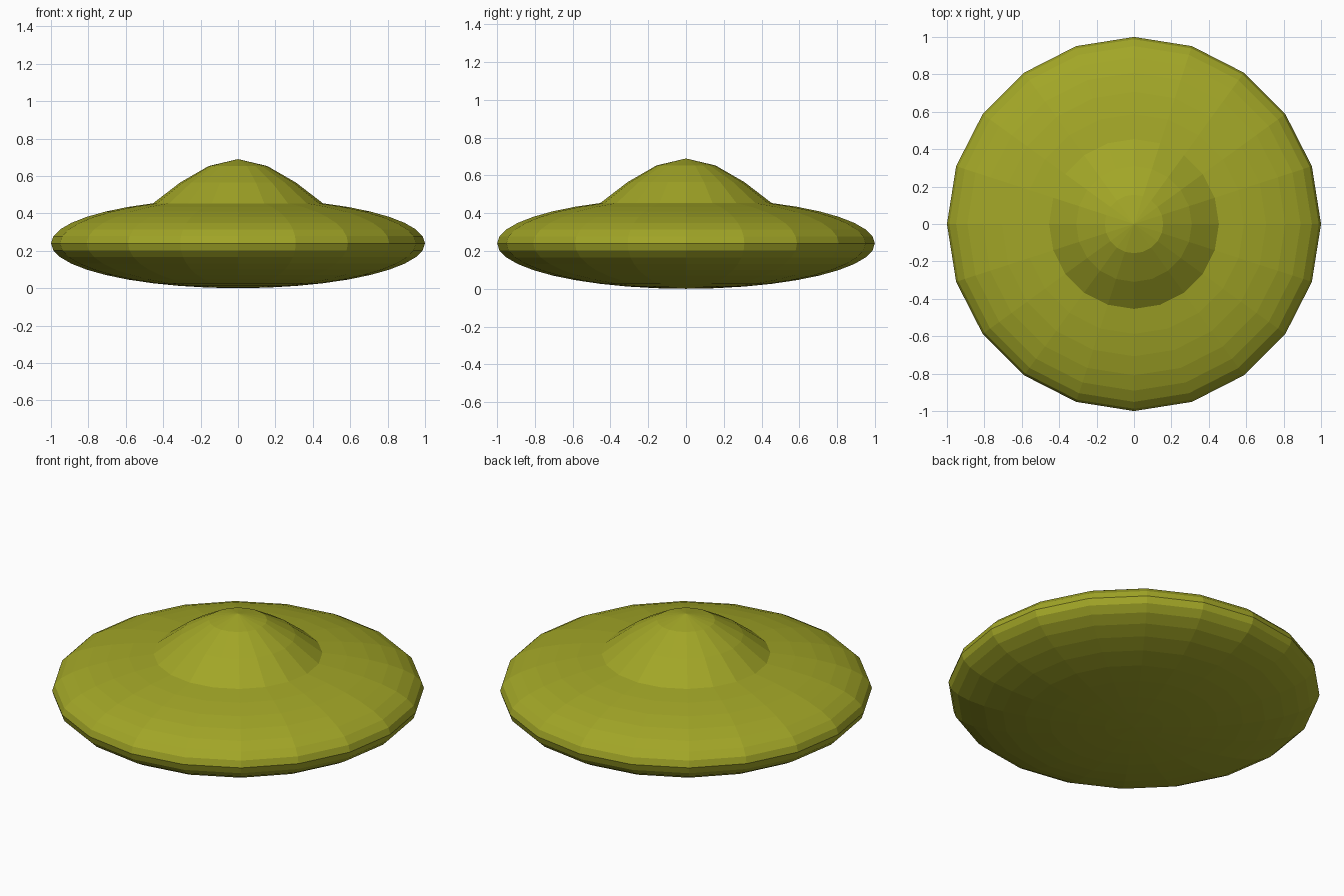
import bpy, bmesh
from mathutils import Matrix

if "Cube" in bpy.data.objects:
    bpy.data.objects.remove(bpy.data.objects["Cube"])

# Saucer body: flattened 20 x 20 sphere resting on the ground
HALF = 0.24
bm = bmesh.new()
bmesh.ops.create_uvsphere(bm, u_segments=20, v_segments=20, radius=1.0)
bmesh.ops.transform(bm, matrix=Matrix.Translation((0, 0, HALF)) @ Matrix.Diagonal((1, 1, HALF, 1)), verts=bm.verts)

# Cabin dome: the pole and the two rings around it are pulled up
for v in bm.verts:
    r = v.co.xy.length
    if v.co.z > HALF:
        if r < 0.05:
            v.co.z = 0.69
        elif r < 0.2:
            v.co.z = 0.653
        elif r < 0.35:
            v.co.z = 0.565

mesh = bpy.data.meshes.new("flying_saucer")
bm.to_mesh(mesh)
bm.free()
saucer = bpy.data.objects.new("flying_saucer", mesh)
bpy.context.collection.objects.link(saucer)

# Olive hull paint
paint = bpy.data.materials.new("olive_hull")
paint.diffuse_color = (0.36, 0.38, 0.02, 1)
paint.use_nodes = True
paint.node_tree.nodes["Principled BSDF"].inputs["Base Color"].default_value = paint.diffuse_color
mesh.materials.append(paint)
